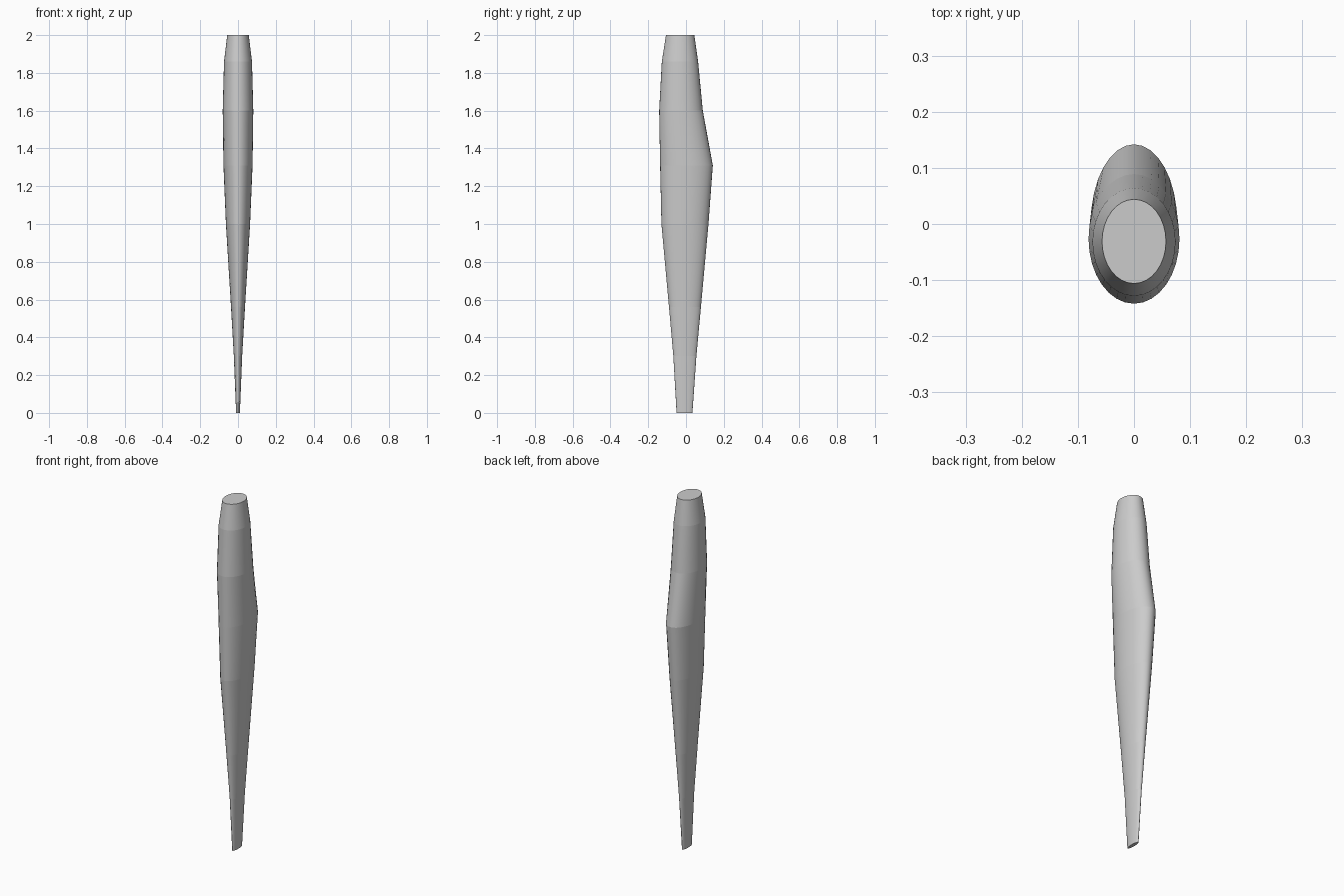
import bpy, bmesh, math

cube = bpy.data.objects.get("Cube")
if cube:
    bpy.data.objects.remove(cube, do_unlink=True)

SIDES = 32

# Elliptical sections: height, half width, front y, back y
SECTIONS = [
    (0.00, 0.010, -0.050, 0.034),
    (0.30, 0.022, -0.067, 0.055),
    (0.56, 0.037, -0.090, 0.079),
    (1.00, 0.064, -0.130, 0.119),
    (1.31, 0.077, -0.137, 0.142),
    (1.60, 0.081, -0.142, 0.089),
    (1.86, 0.074, -0.128, 0.064),
    (2.00, 0.057, -0.106, 0.044),
]


def make_material(name, color):
    mat = bpy.data.materials.new(name)
    mat.use_nodes = True
    mat.diffuse_color = color
    mat.node_tree.nodes["Principled BSDF"].inputs["Base Color"].default_value = color
    return mat


def ring(bm, z, half_width, front, back):
    mid, depth = (front + back) / 2, (back - front) / 2
    angles = [math.tau * i / SIDES for i in range(SIDES)]
    return [bm.verts.new((half_width * math.cos(a), mid + depth * math.sin(a), z))
            for a in angles]


# Tapered body lofted through the sections, capped at both ends
bm = bmesh.new()
rings = [ring(bm, *section) for section in SECTIONS]
for low, high in zip(rings, rings[1:]):
    for i in range(SIDES):
        j = (i + 1) % SIDES
        bm.faces.new((low[i], low[j], high[j], high[i])).smooth = True
bm.faces.new(list(reversed(rings[0])))
bm.faces.new(rings[-1])

# Crisp break at every section, smooth around the girth
for edge in bm.edges:
    a, b = edge.verts
    edge.smooth = abs(a.co.z - b.co.z) > 0.001

mesh = bpy.data.meshes.new("tapered_blade")
bm.to_mesh(mesh)
bm.free()
mesh.materials.append(make_material("light grey", (0.6, 0.6, 0.6, 1)))
blade = bpy.data.objects.new("tapered_blade", mesh)
bpy.context.collection.objects.link(blade)
